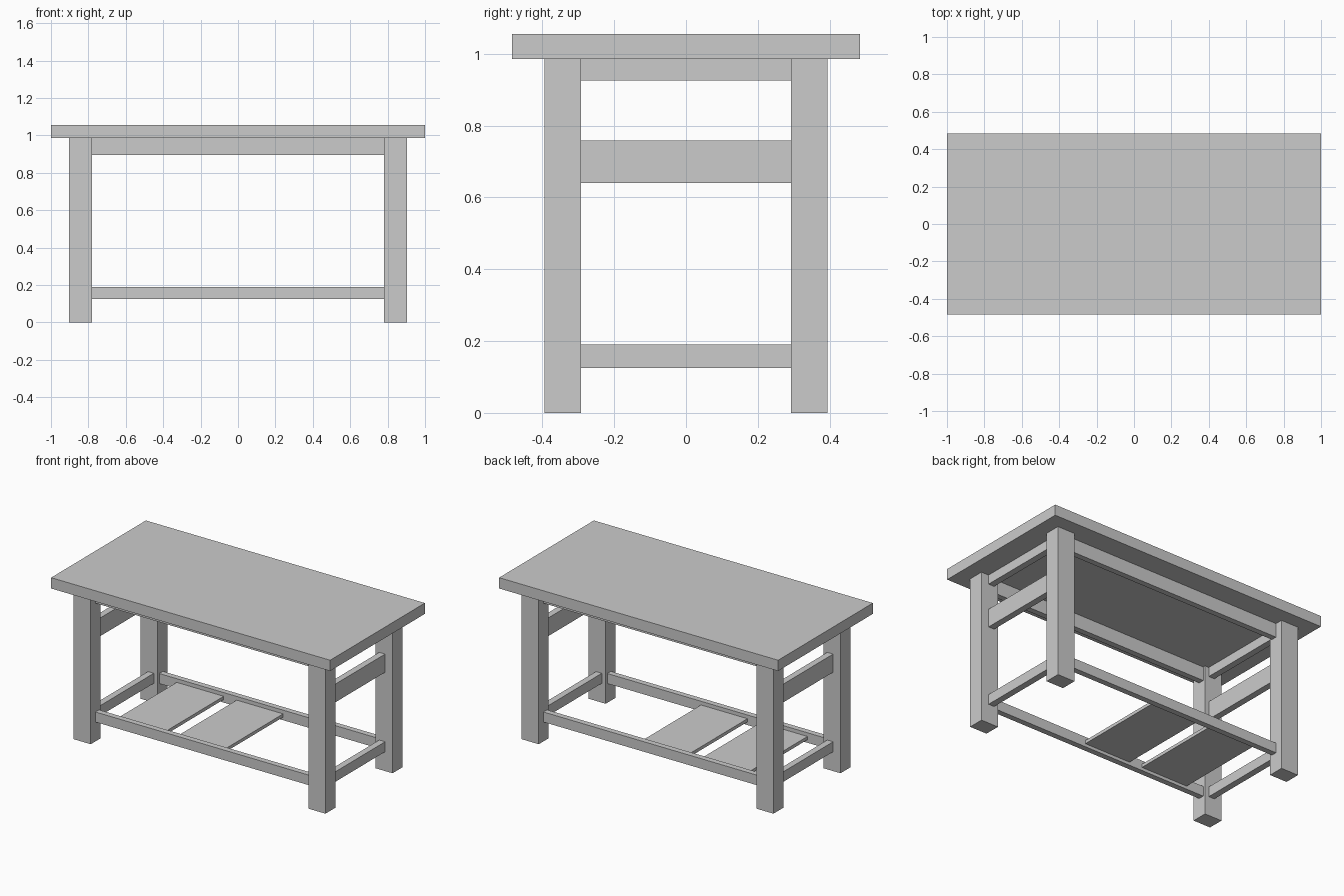
import bpy, bmesh

if "Cube" in bpy.data.objects:
    bpy.data.objects.remove(bpy.data.objects["Cube"])


def box(name, x, y, z):
    """Axis-aligned box from (min, max) ranges."""
    bm = bmesh.new()
    bmesh.ops.create_cube(bm, size=1)
    for v in bm.verts:
        for i, (lo, hi) in enumerate((x, y, z)):
            v.co[i] = (lo + hi) / 2 + v.co[i] * (hi - lo)
    mesh = bpy.data.meshes.new(name)
    bm.to_mesh(mesh)
    bm.free()
    ob = bpy.data.objects.new(name, mesh)
    bpy.context.collection.objects.link(ob)
    return ob


def span(lo, hi, s):
    return (lo, hi) if s > 0 else (-hi, -lo)


LEG_X, LEG_Y = (0.78, 0.903), (0.292, 0.394)
TOP_Z = 0.985

# Tabletop
box("tabletop", (-1, 1), (-0.485, 0.485), (TOP_Z, 1.055))

# Legs
for sx, side in ((-1, "left"), (1, "right")):
    for sy, end in ((-1, "front"), (1, "back")):
        box(f"{end}_{side}_leg", span(*LEG_X, sx), span(*LEG_Y, sy), (0, TOP_Z))

# Long apron and low rail, front and back
for s, end in ((-1, "front"), (1, "back")):
    for part, z in (("apron", (0.895, TOP_Z)), ("low_rail", (0.125, 0.19))):
        box(f"{end}_{part}", (-LEG_X[0], LEG_X[0]), span(0.308, 0.345, s), z)

# Short apron, middle rail and low rail on each side
for s, side in ((-1, "left"), (1, "right")):
    for part, z in (("apron", (0.925, TOP_Z)), ("middle_rail", (0.64, 0.758)),
                    ("low_rail", (0.125, 0.19))):
        box(f"{side}_{part}", span(0.808, 0.85, s), (-LEG_Y[0], LEG_Y[0]), z)

# Two loose shelf boards between the low rails
for i, x in enumerate(((-0.655, -0.318), (-0.225, 0.108))):
    box(f"shelf_board_{i + 1}", x, (-0.308, 0.308), (0.145, 0.166))
